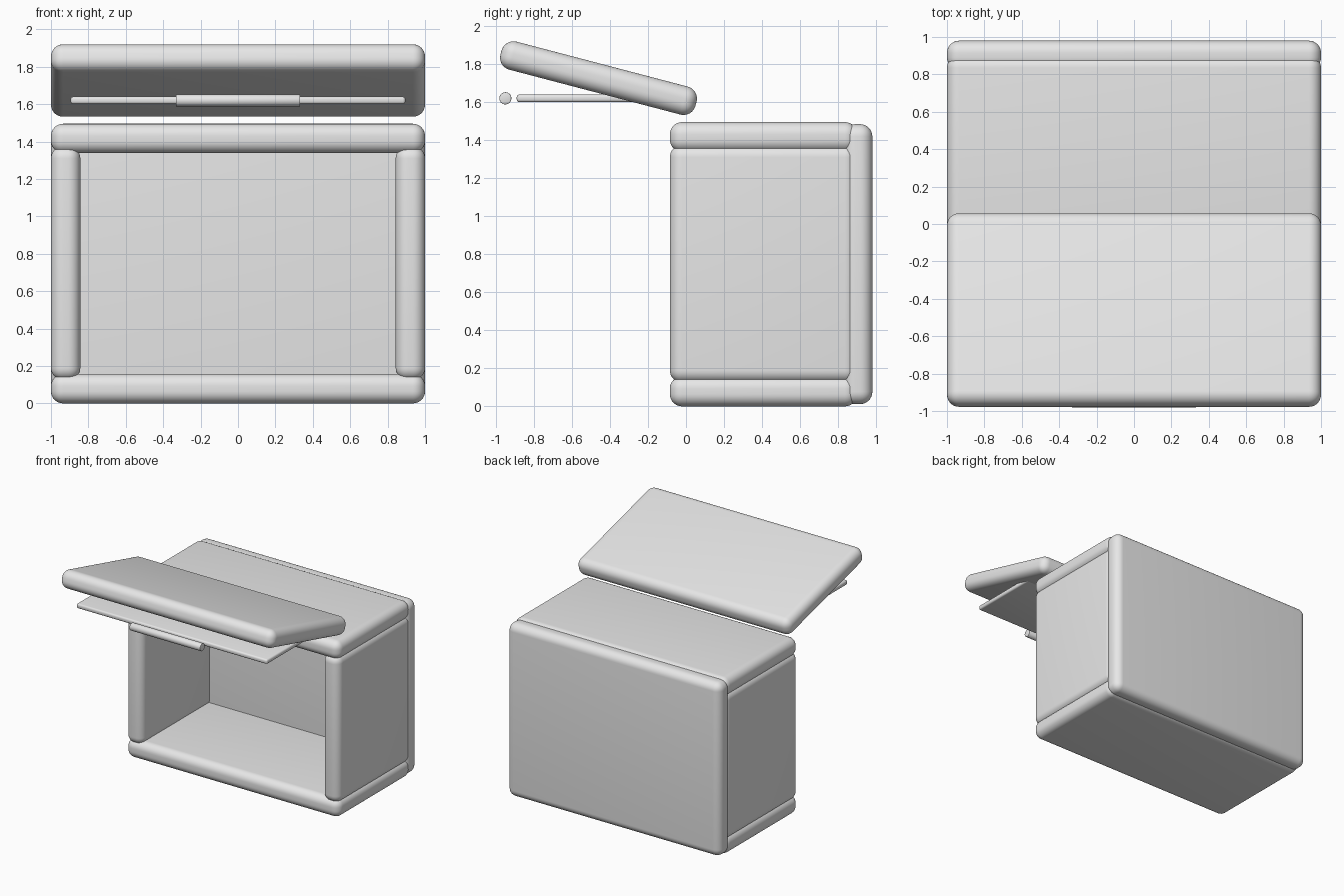
import bpy, math

if "Cube" in bpy.data.objects:
    bpy.data.objects.remove(bpy.data.objects["Cube"])

grey = bpy.data.materials.new("light_grey")
grey.diffuse_color = (0.8, 0.8, 0.8, 1)
grey.use_nodes = True
grey.node_tree.nodes["Principled BSDF"].inputs["Base Color"].default_value = grey.diffuse_color


def finish(ob, name, bevel, segs):
    ob.name = name
    ob.data.materials.append(grey)
    mod = ob.modifiers.new("Rounding", 'BEVEL')
    mod.width = bevel
    mod.segments = segs
    mod.limit_method = 'ANGLE'
    bpy.ops.object.modifier_apply(modifier=mod.name)
    bpy.ops.object.shade_smooth_by_angle(angle=math.radians(35))


def panel(name, x, y, z, bevel=0.065, segs=8):
    """Rounded slab from (min, max) ranges on each axis."""
    bpy.ops.mesh.primitive_cube_add(size=1)
    ob = bpy.context.object
    for v in ob.data.vertices:
        for i, (lo, hi) in enumerate((x, y, z)):
            v.co[i] = (v.co[i]) * (hi - lo)
    ob.location = [(lo + hi) / 2 for lo, hi in (x, y, z)]
    finish(ob, name, bevel, segs)
    return ob


# Open-fronted box
panel("bottom_panel", (-1, 1), (-0.085, 0.9), (0, 0.158))
panel("top_panel", (-1, 1), (-0.085, 0.9), (1.338, 1.495))
panel("left_side", (-1, -0.843), (-0.085, 0.9), (0.125, 1.375))
panel("right_side", (0.843, 1), (-0.085, 0.9), (0.125, 1.375))
panel("back_panel", (-1, 1), (0.825, 0.98), (0.012, 1.484))

# Raised tilted lid
lid = panel("lid", (-1, 1), (-0.99, 0.07), (1.65, 1.802))
lid.location = (0, -0.46, 1.726)
lid.rotation_euler.x = math.radians(-14.7)

# Thin sliding shelf under the lid
panel("shelf", (-0.895, 0.895), (-0.89, -0.02), (1.6, 1.64), 0.014, 3)

# Round handle bar in front of the shelf
bpy.ops.mesh.primitive_cylinder_add(vertices=32, radius=0.032, depth=0.664,
                                    location=(0, -0.95, 1.62),
                                    rotation=(0, math.pi / 2, 0))
finish(bpy.context.object, "handle_bar", 0.003, 2)
